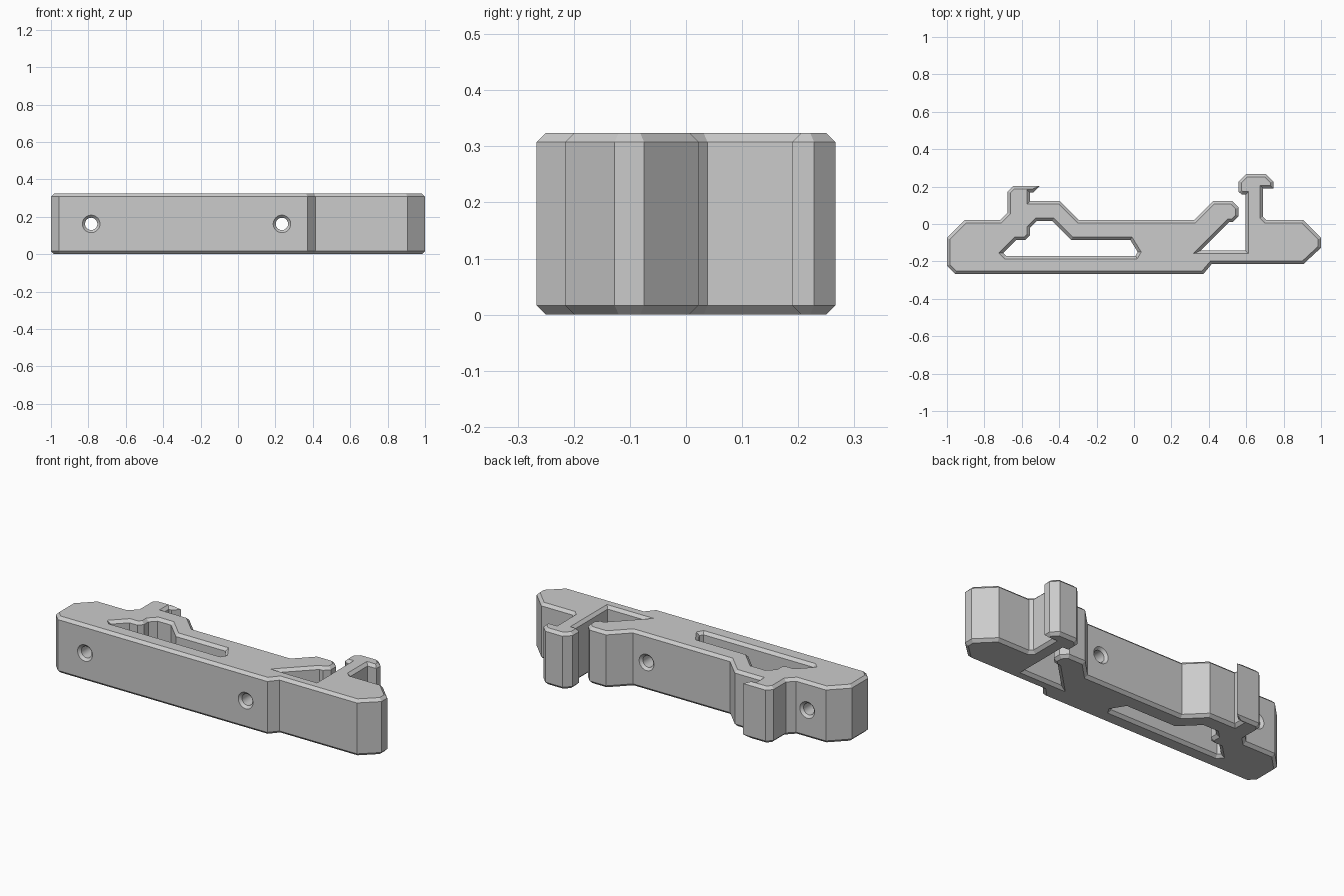
import bpy
import bmesh
import math
from mathutils import Vector

if "Cube" in bpy.data.objects:
    bpy.data.objects.remove(bpy.data.objects["Cube"])

HEIGHT, CHAMFER = 0.324, 0.016

grey = bpy.data.materials.new("plain grey")
grey.use_nodes = True
colour = (0.6, 0.6, 0.6, 1)
grey.diffuse_color = colour
grey.node_tree.nodes["Principled BSDF"].inputs["Base Color"].default_value = colour

# Outer profile, counter-clockwise, grouped by feature
base_front = [(-1, -.223), (-.957, -.266), (.372, -.266), (.415, -.215),
              (.905, -.215), (1, -.127), (1, -.075), (.903, .022)]
right_hook = [(.706, .022), (.69, .038), (.69, .19), (.745, .19), (.745, .228),
              (.707, .266), (.598, .266), (.56, .228), (.56, .172), (.575, .158),
              (.597, .158), (.597, -.143)]
spring_arm = [(.355, -.143), (.51, .012), (.53, .012), (.56, .042), (.56, .088),
              (.526, .122), (.422, .122), (.322, .022)]
left_hook = [(-.295, .022), (-.395, .122), (-.557, .122), (-.557, .168),
             (-.54, .168), (-.505, .203), (-.647, .203), (-.677, .173),
             (-.677, .06), (-.715, .022), (-.903, .022), (-1, -.075)]
outline = base_front + right_hook + spring_arm + left_hook

# Flex window, clockwise so that solid stays on the left of each edge
window = [(-.7, -.155), (-.63, -.085), (-.58, -.085), (-.555, -.06), (-.555, -.02),
          (-.52, .015), (-.435, .015), (-.335, -.085), (-.02, -.085),
          (.02, -.15), (.008, -.17), (-.685, -.17)]


def inset(loop, dist):
    """Mitred offset of a closed loop towards the solid side."""
    pts = [Vector(p) for p in loop]
    result = []
    for i, p in enumerate(pts):
        a = (p - pts[i - 1]).normalized()
        b = (pts[(i + 1) % len(pts)] - p).normalized()
        na, nb = Vector((-a.y, a.x)), Vector((-b.y, b.x))
        result.append(p + (na + nb) * dist / (1 + na.dot(nb)))
    return result


def ring(bm, loop, z):
    return [bm.verts.new((p[0], p[1], z)) for p in loop]


def bridge(bm, low, high):
    for i in range(len(low)):
        j = (i + 1) % len(low)
        bm.faces.new((low[i], low[j], high[j], high[i]))


def finish(name, bm):
    bmesh.ops.recalc_face_normals(bm, faces=bm.faces)
    mesh = bpy.data.meshes.new(name)
    bm.to_mesh(mesh)
    bm.free()
    mesh.materials.append(grey)
    obj = bpy.data.objects.new(name, mesh)
    bpy.context.collection.objects.link(obj)
    return obj


# Clip body: chamfered walls for both loops, then the two caps
bm = bmesh.new()
bottom, top = [], []
for loop in (outline, window):
    small = inset(loop, CHAMFER)
    rings = [ring(bm, small, 0), ring(bm, loop, CHAMFER),
             ring(bm, loop, HEIGHT - CHAMFER), ring(bm, small, HEIGHT)]
    for low, high in zip(rings, rings[1:]):
        bridge(bm, low, high)
    bottom.append(rings[0])
    top.append(rings[-1])
for cap in (bottom, top):
    edges = [bm.edges.get((r[i - 1], r[i])) for r in cap for i in range(len(r))]
    bmesh.ops.triangle_fill(bm, edges=edges, use_beauty=True)
body = finish("clip_body", bm)


# Screw hole cutters: cylinders along y that flare at both faces
def screw_cutter(name, x, y_front, y_back, sides=32):
    flare, over, r = 0.014, 0.02, 0.033
    profile = [(y_front - over, r + flare + over), (y_front + flare, r),
               (y_back - flare, r), (y_back + over, r + flare + over)]
    bm = bmesh.new()
    rings = []
    for y, rad in profile:
        angles = [2 * math.pi * k / sides for k in range(sides)]
        rings.append([bm.verts.new((x + rad * math.cos(t), y,
                                    HEIGHT / 2 + rad * math.sin(t))) for t in angles])
    for low, high in zip(rings, rings[1:]):
        bridge(bm, low, high)
    bm.faces.new(rings[0])
    bm.faces.new(rings[-1])
    cutter = finish(name, bm)
    cutter.hide_render = True
    cutter.hide_viewport = True
    return cutter


for side, x in (("left", 0.235), ("right", -0.785)):
    mod = body.modifiers.new(side + " screw hole", "BOOLEAN")
    mod.operation = "DIFFERENCE"
    mod.solver = "EXACT"
    mod.object = screw_cutter(side + "_screw_hole_cutter", x, -0.266, 0.022)

# Smooth the round holes while all chamfers stay crisp
bpy.context.view_layer.objects.active = body
body.select_set(True)
for mod in list(body.modifiers):
    bpy.ops.object.modifier_apply(modifier=mod.name)
bpy.ops.object.shade_smooth_by_angle(angle=math.radians(20))
